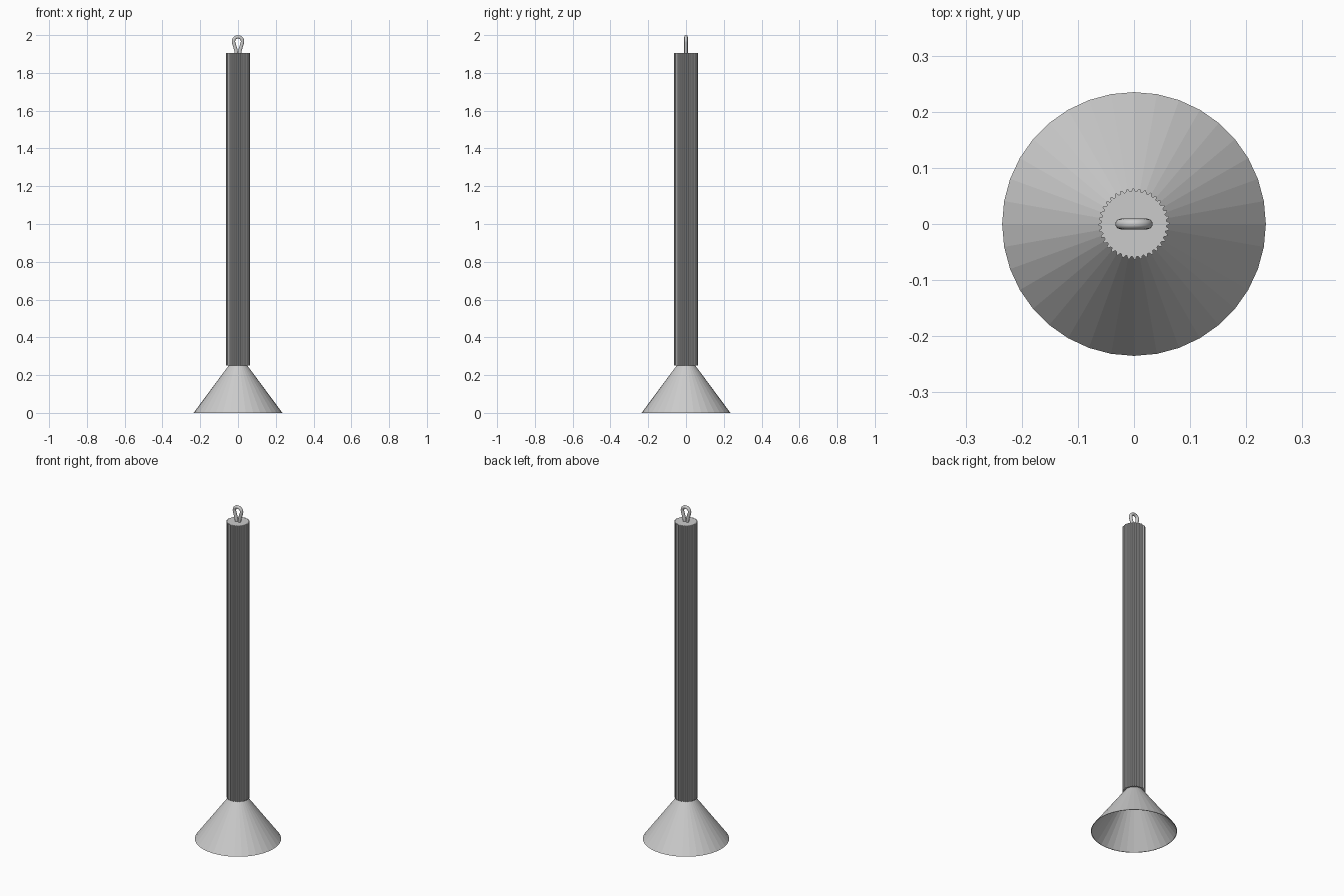
import bpy, bmesh
from math import sin, cos, pi, tau

cube = bpy.data.objects.get("Cube")
if cube:
    bpy.data.objects.remove(cube, do_unlink=True)

grey = bpy.data.materials.new("light grey metal")
grey.use_nodes = True
colour = (0.6, 0.6, 0.6, 1)
grey.diffuse_color = colour
grey.node_tree.nodes["Principled BSDF"].inputs["Base Color"].default_value = colour


def add_mesh(name, bm):
    bmesh.ops.recalc_face_normals(bm, faces=bm.faces)
    mesh = bpy.data.meshes.new(name)
    bm.to_mesh(mesh)
    bm.free()
    obj = bpy.data.objects.new(name, mesh)
    bpy.context.collection.objects.link(obj)
    mesh.materials.append(grey)
    return obj


def ring(bm, radii, z):
    n = len(radii)
    return [bm.verts.new((r * cos(tau * i / n), r * sin(tau * i / n), z))
            for i, r in enumerate(radii)]


def bridge(bm, a, b):
    for i in range(len(a)):
        j = (i + 1) % len(a)
        bm.faces.new((a[i], a[j], b[j], b[i]))


BODY_BOTTOM, BODY_TOP = 0.25, 1.905

# Ribbed body: a toothed outline pulled straight up
TEETH = 36
bm = bmesh.new()
outline = [0.063, 0.063, 0.058, 0.058] * TEETH
low, high = ring(bm, outline, BODY_BOTTOM), ring(bm, outline, BODY_TOP)
bridge(bm, low, high)
bm.faces.new(low)
bm.faces.new(high)
add_mesh("ribbed_body", bm)

# Flared mouth: thin hollow cone, open underneath
SIDES = 36
bm = bmesh.new()
profile = [(0.05, BODY_BOTTOM), (0.235, 0), (0.232, 0), (0.047, BODY_BOTTOM)]
rings = [ring(bm, [r] * SIDES, z) for r, z in profile]
for a, b in zip(rings, rings[1:]):
    bridge(bm, a, b)
add_mesh("flared_cone", bm)

# Hanging loop: teardrop of round wire
wire = 0.0095
curve = bpy.data.curves.new("hanging_loop", "CURVE")
curve.dimensions = "3D"
curve.bevel_depth = wire
curve.bevel_resolution = 3
curve.use_fill_caps = True
radius = 0.024
centre = 2 - wire - radius
arc = [(radius * cos(t), centre + radius * sin(t))
       for t in (-0.2 + (pi + 0.4) * i / 16 for i in range(17))]
path = [(0.009, BODY_TOP - 0.01), (0.011, BODY_TOP + 0.015)] + arc
path += [(-0.011, BODY_TOP + 0.015), (-0.009, BODY_TOP - 0.01)]
spline = curve.splines.new("POLY")
spline.points.add(len(path) - 1)
for point, (x, z) in zip(spline.points, path):
    point.co = (x, 0, z, 1)
loop = bpy.data.objects.new("hanging_loop", curve)
bpy.context.collection.objects.link(loop)
curve.materials.append(grey)
